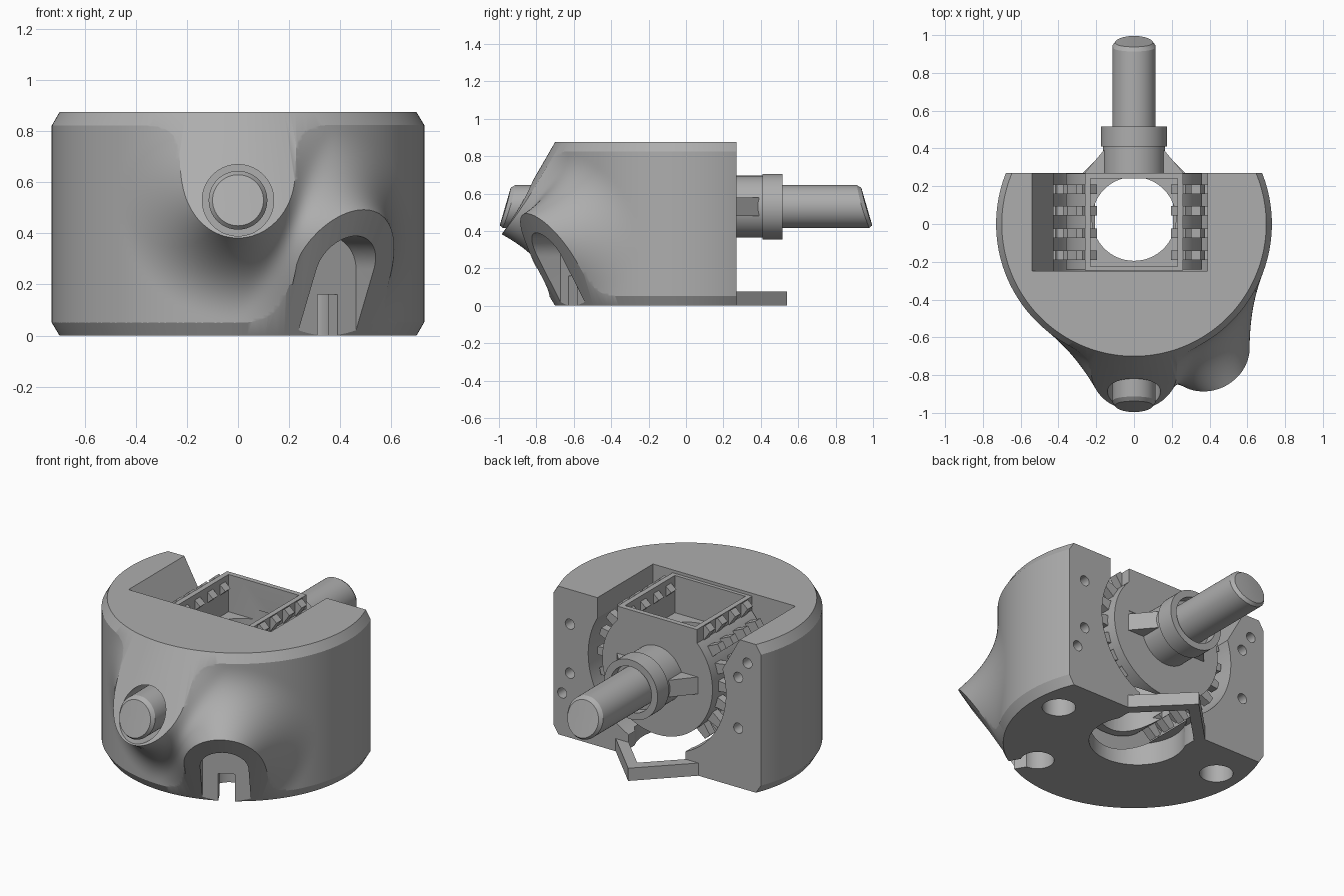
import bpy, bmesh
from math import sin, cos, pi, radians, sqrt
from mathutils import Vector

if "Cube" in bpy.data.objects:
    bpy.data.objects.remove(bpy.data.objects["Cube"])

grey = bpy.data.materials.new("machined grey")
grey.use_nodes = True
COLOUR = (0.42, 0.42, 0.42, 1)
grey.diffuse_color = COLOUR
grey.node_tree.nodes["Principled BSDF"].inputs["Base Color"].default_value = COLOUR

R, H, AXIS = 0.73, 0.875, 0.53      # body radius, body height, height of the rods
BACK, FRONT = 0.27, -0.25           # back face and front wall of the cavity
PORT = radians(30)                  # direction of the lower port


# ---------- helpers ----------
def finish(name, bm):
    bmesh.ops.recalc_face_normals(bm, faces=bm.faces)
    me = bpy.data.meshes.new(name)
    bm.to_mesh(me)
    bm.free()
    ob = bpy.data.objects.new(name, me)
    bpy.context.collection.objects.link(ob)
    me.materials.append(grey)
    return ob


def loft(name, rings):
    """Skin a row of equal closed rings and cap both ends."""
    bm = bmesh.new()
    rows = [[bm.verts.new(p) for p in ring] for ring in rings]
    n = len(rows[0])
    for a, b in zip(rows, rows[1:]):
        for i in range(n):
            j = (i + 1) % n
            bm.faces.new((a[i], a[j], b[j], b[i]))
    bm.faces.new(rows[0])
    bm.faces.new(rows[-1])
    return finish(name, bm)


def along_z(u, v, w):
    return Vector((u, v, w))


def along_y(u, v, w):
    return Vector((u, w, v))


def along_port(u, v, w):
    return Vector((w * sin(PORT) + u * cos(PORT), -w * cos(PORT) + u * sin(PORT), v))


def prism(name, pts, lo, hi, place):
    return loft(name, [[place(u, v, w) for u, v in pts] for w in (lo, hi)])


def circle(r, cu=0, cv=0, n=64):
    return [(cu + r * cos(2 * pi * i / n), cv + r * sin(2 * pi * i / n)) for i in range(n)]


def rect(u0, u1, v0, v1):
    return [(u0, v0), (u1, v0), (u1, v1), (u0, v1)]


def merge(name, parts):
    bm = bmesh.new()
    for p in parts:
        bm.from_mesh(p.data)
        bpy.data.objects.remove(p)
    return finish(name, bm)


def combine(target, operation, *parts):
    tool = merge("tool", parts)
    mod = target.modifiers.new("bool", "BOOLEAN")
    mod.operation, mod.object, mod.solver = operation, tool, "EXACT"
    dg = bpy.context.evaluated_depsgraph_get()
    me = bpy.data.meshes.new_from_object(target.evaluated_get(dg))
    target.modifiers.clear()
    target.data = me
    bpy.data.objects.remove(tool)


# ---------- body with two flared bosses ----------
def flare(az, z, centre, height):
    d, r = az - centre, 0.8
    if cos(d) < 0.3:
        return 0
    for _ in range(6):
        rho = sqrt((r * sin(d)) ** 2 + (z - height) ** 2)
        bump = min(0.27 * (max(0.47 - rho, 0) / 0.33) ** 2.3, 0.37)
        r = R + bump
    return bump


def wall(az, z):
    a, b = flare(az, z, 0, AXIS), flare(az, z, PORT, H - AXIS)
    r = R + (a ** 3 + b ** 3) ** (1 / 3)
    return (r * sin(az), -r * cos(az), z)


N, ROWS = 240, 72
body = loft("body", [[wall(2 * pi * i / N, -0.02 + (H + 0.04) * k / ROWS) for i in range(N)]
                     for k in range(ROWS + 1)])

# conical envelope that bevels the rims and trims each boss
upper = [(0.70, 0), (0.82, 0.2), (1.09, 0.2), (0.70, H)]
lower = [(r, H - z) for r, z in reversed(upper)]
rings = []
for k in range(4):
    ring = []
    for i in range(180):
        az = radians(2 * i + 1)
        r, z = (lower if radians(15) < az < radians(195) else upper)[k]
        ring.append((r * sin(az), -r * cos(az), z))
    rings.append(ring)
combine(body, "INTERSECT", loft("envelope", rings))

# back flat, rod bore, arched port recess and round pockets underneath
arch = [(-0.13, -0.05), (0.13, -0.05)] + [
    (0.13 * cos(pi * i / 24), 0.26 + 0.13 * sin(pi * i / 24)) for i in range(25)]
pockets = [(0.55, 0.03), (-0.55, 0.03), (0.55 * sin(PORT), -0.55 * cos(PORT))]
combine(body, "DIFFERENCE",
        prism("flat", rect(-1, 1, -0.2, 1.2), BACK, 1.3, along_y),
        prism("rod_bore", circle(0.14, 0, AXIS), -1.3, -0.3, along_y),
        prism("recess", arch, 0.70, 1.3, along_port),
        *[prism("pocket", circle(0.09, x, y, 32), -0.1, 0.2, along_z) for x, y in pockets])

# pointed floor tongue at the back
combine(body, "UNION", prism(
    "tongue", [(-0.3, 0.2), (0.3, 0.2), (0.3, 0.24), (0, 0.54), (-0.3, 0.24)], 0, 0.075, along_z))

# gear cavity, port slot and mounting holes
mounts = [(0.57, 0.67), (0.57, 0.38), (0.62, 0.25), (-0.59, 0.75), (-0.53, 0.65), (-0.53, 0.35)]
combine(body, "DIFFERENCE",
        prism("cavity", circle(0.45, 0, AXIS, 96), FRONT, 0.4, along_y),
        prism("slot", rect(-0.045, 0.045, -0.05, 0.16), 0.5, 0.78, along_port),
        *[prism("mount", circle(0.03, x, z, 20), 0.12, 0.4, along_y) for x, z in mounts])
combine(body, "DIFFERENCE",
        prism("opening", [(-0.42, 0.66), (0.39, 0.66), (0.39, 0.92), (-0.565, 0.92)],
              FRONT, 0.4, along_y),
        prism("floor_hole", circle(0.26, 0, 0.03), -0.1, 0.13, along_z))
combine(body, "DIFFERENCE", prism(
    "tongue_hole", [(-0.23, 0.1), (0.23, 0.1), (0.23, 0.225), (0, 0.455), (-0.23, 0.225)],
    -0.1, 0.12, along_z))

# ---------- core: drum with square frame on top and a vertical passage ----------
core = prism("core", circle(0.36, 0, AXIS, 96), FRONT + 0.01, BACK - 0.003, along_y)
combine(core, "UNION", prism("frame", rect(-0.26, 0.26, FRONT + 0.004, BACK), 0.6, 0.86, along_z))
combine(core, "DIFFERENCE",
        prism("trim", rect(-0.5, 0.5, -0.5, 0.5), 0.86, 1.2, along_z))
combine(core, "DIFFERENCE", prism("well", rect(-0.23, 0.23, -0.225, 0.24), 0.64, 1, along_z))
combine(core, "DIFFERENCE", prism("passage", circle(0.222, 0, 0.027), 0, 0.7, along_z))

# rows of short teeth on both flanks of the drum
teeth = []
for side in (-1, 1):
    for deg in range(-48, 49, 16):
        a = radians(deg)
        out, tan = Vector((side * cos(a), sin(a))), Vector((-sin(a), side * cos(a)))
        pts = [Vector((0, AXIS)) + out * r + tan * t
               for r, t in ((0.33, -0.035), (0.43, -0.022), (0.43, 0.022), (0.33, 0.035))]
        for y in (-0.165, -0.05, 0.07, 0.185):
            teeth.append(prism("tooth", pts, y - 0.025, y + 0.025, along_y))
merge("drum_teeth", teeth)

# ---------- collar, gussets and rods ----------
steps = [(0.165, 0.255), (0.165, 0.41), (0.175, 0.41), (0.175, 0.515), (0.135, 0.515), (0.135, 0.46)]
loft("collar", [[along_y(u, v, y) for u, v in circle(r, 0, AXIS)] for r, y in steps])
for side, label in ((1, "left"), (-1, "right")):
    prism(label + "_gusset", [(side * 0.14, 0.26), (side * 0.27, 0.26), (side * 0.16, 0.39),
                              (side * 0.14, 0.39)], 0.48, 0.58, along_z)


def rod(name, sign, start):
    """Round rod whose free end is trimmed to a sloping round surface."""
    def end(x, z):
        return sqrt((1.0 - 0.29 * (z - 0.415)) ** 2 - x * x)
    rings = [[along_y(x, z, sign * start) for x, z in circle(0.115, 0, AXIS)]]
    for r, back in ((0.115, 0.02), (0.1, 0), (0.066, 0), (0.033, 0), (0.005, 0)):
        rings.append([along_y(x, z, sign * (end(x, z) - back)) for x, z in circle(r, 0, AXIS)])
    loft(name, rings)


rod("front_rod", -1, 0.28)
rod("back_rod", 1, 0.26)

# ---------- shading ----------
for ob in bpy.context.scene.objects:
    ob.select_set(ob.type == "MESH")
    if ob.type == "MESH":
        bpy.context.view_layer.objects.active = ob
bpy.ops.object.shade_smooth_by_angle(angle=radians(28))
